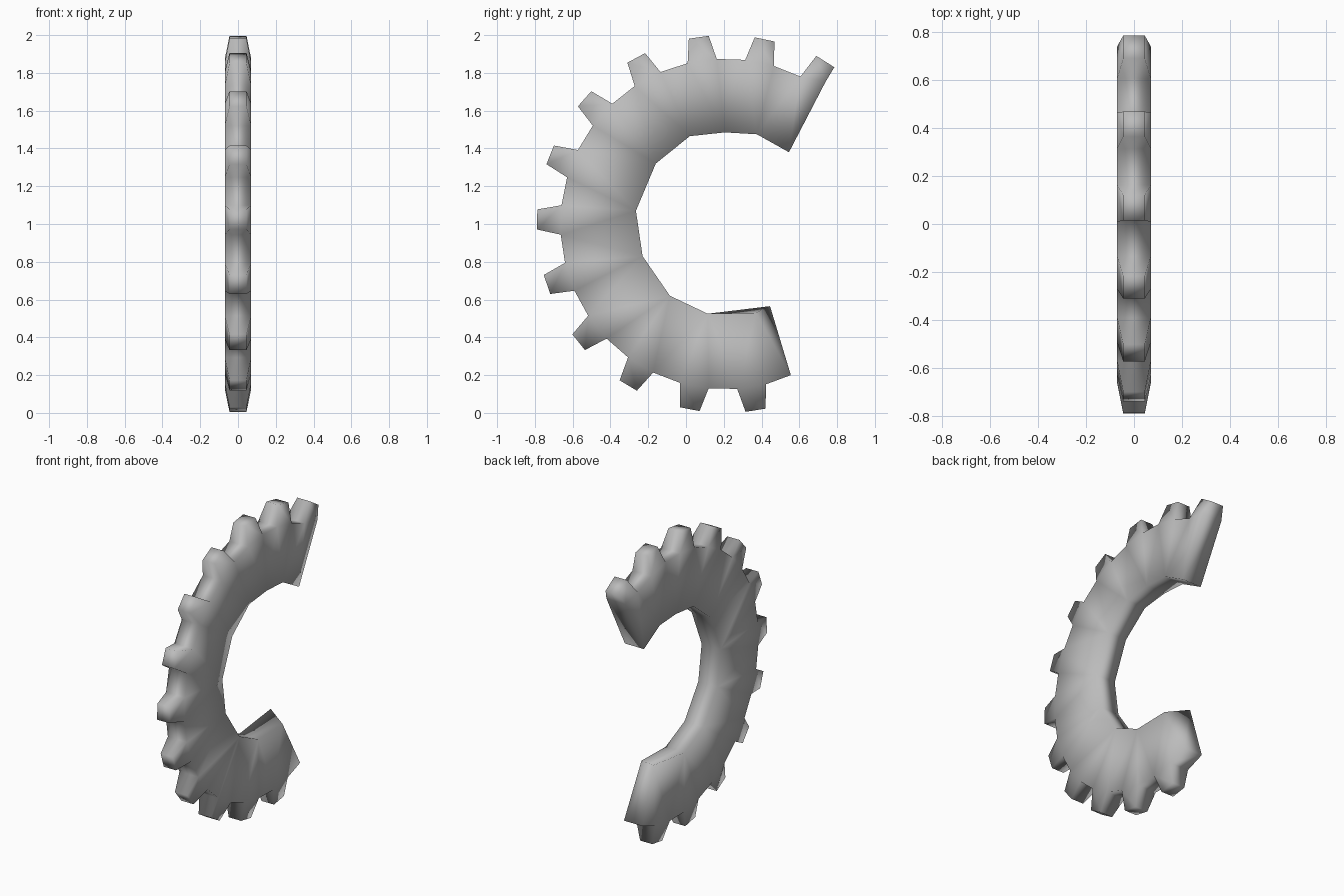
import bpy, bmesh, math

if "Cube" in bpy.data.objects:
    bpy.data.objects.remove(bpy.data.objects["Cube"])

CY, CZ = 0.21, 1.0          # ring centre
HALF, TIP_HALF = 0.07, 0.045
TEETH, FIRST, STEP = 12, 58.0, 20.1


def polar(r, deg):
    a = math.radians(deg)
    return CY + r * math.cos(a), CZ + r * math.sin(a)


# inner curve from the lower end to the upper end
INNER = [(0.115, 0.525), (-0.085, 0.62), (-0.23, 0.83), (-0.265, 1.07),
         (-0.16, 1.32), (0.02, 1.465), (0.205, 1.485), (0.375, 1.475),
         (0.545, 1.38)]
LOWER_INNER = {1: (0.37, 0.53), -1: (0.445, 0.565)}   # slanted lower end
LOWER_OUTER = (0.555, 0.20)

bm = bmesh.new()
sides = {}
for s in (1, -1):
    roots, tips = [], []
    for i in range(TEETH):
        mid = FIRST + i * STEP
        # the first tooth runs into the upper end cap
        roots.append((0.74, 1.755) if i == 0 else polar(0.875, mid - 5.1))
        roots.append(polar(0.875, mid + 5.1))
        tips += [polar(1.0, mid - 3.05), polar(1.0, mid + 3.05)]
    tips[0], tips[1] = (0.785, 1.83), (0.69, 1.89)
    root_v = [bm.verts.new((s * HALF, *p)) for p in roots]
    tip_v = [bm.verts.new((s * TIP_HALF, *p)) for p in tips]
    end_v = [bm.verts.new((s * HALF, *p))
             for p in [LOWER_OUTER, LOWER_INNER[s]] + INNER]
    # flat side of the ring and the sides of the teeth
    bm.faces.new(root_v + end_v)
    for i in range(0, 2 * TEETH, 2):
        bm.faces.new((root_v[i], root_v[i + 1], tip_v[i + 1], tip_v[i]))
    # full outline of this side
    loop = []
    for i in range(0, 2 * TEETH, 2):
        loop += [root_v[i], tip_v[i], tip_v[i + 1], root_v[i + 1]]
    sides[s] = loop + end_v

# rim, tooth tops, inner curve and end caps
a, b = sides[1], sides[-1]
for i in range(len(a)):
    j = (i + 1) % len(a)
    bm.faces.new((a[i], a[j], b[j], b[i]))

bmesh.ops.recalc_face_normals(bm, faces=bm.faces)
bmesh.ops.triangulate(bm, faces=[f for f in bm.faces if len(f.verts) > 4],
                      quad_method='BEAUTY', ngon_method='BEAUTY')
for f in bm.faces:
    f.smooth = True

mesh = bpy.data.meshes.new("broken_gear_ring")
bm.to_mesh(mesh)
bm.free()
ring = bpy.data.objects.new("broken_gear_ring", mesh)
bpy.context.collection.objects.link(ring)

grey = bpy.data.materials.new("plain grey")
grey.diffuse_color = (0.5, 0.5, 0.5, 1)
grey.use_nodes = True
grey.node_tree.nodes["Principled BSDF"].inputs["Base Color"].default_value = grey.diffuse_color
mesh.materials.append(grey)
